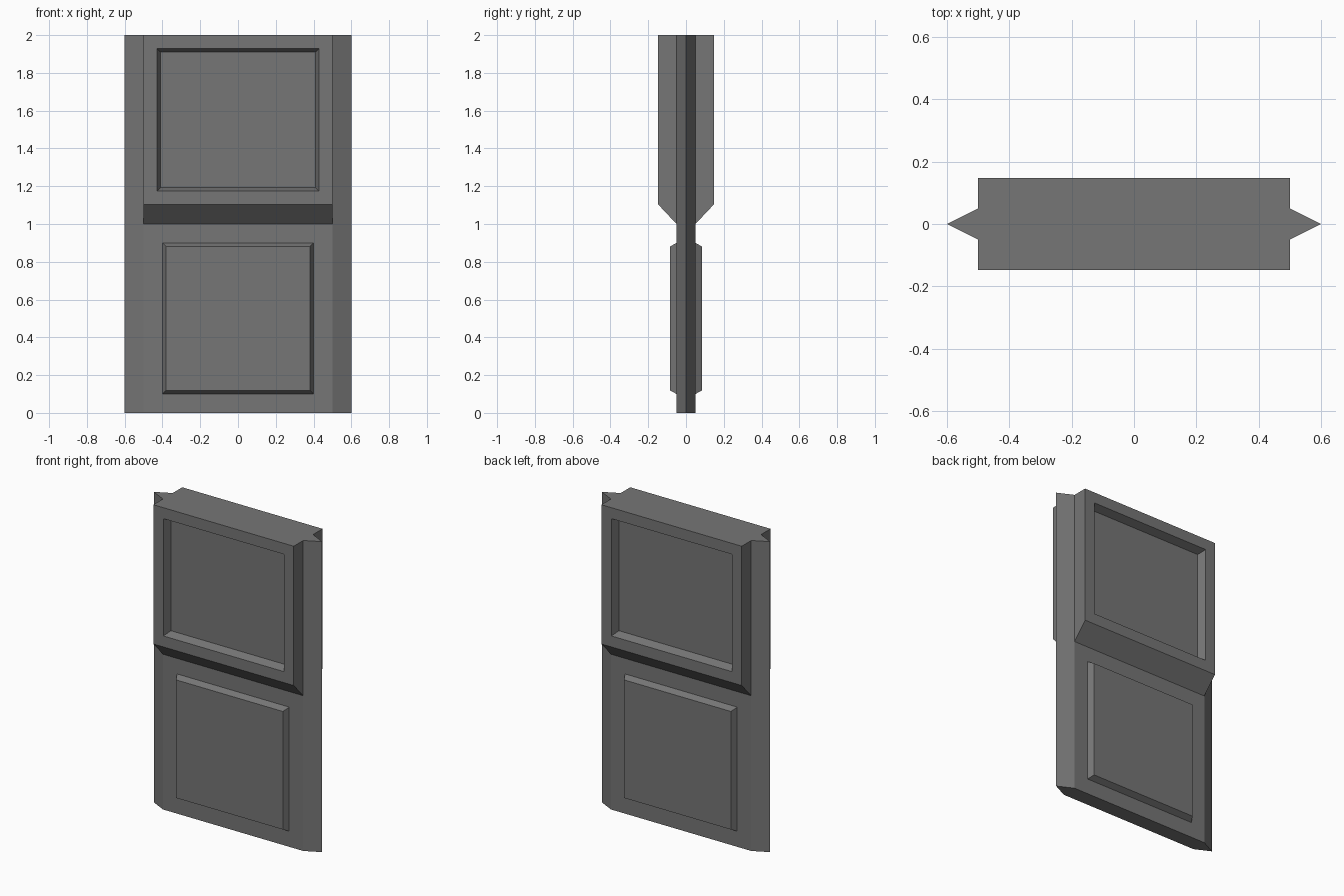
import bpy, bmesh
from mathutils import Vector

if "Cube" in bpy.data.objects:
    bpy.data.objects.remove(bpy.data.objects["Cube"])

grey = bpy.data.materials.new("dark_grey")
grey.diffuse_color = (0.18, 0.18, 0.18, 1)
grey.use_nodes = True
grey.node_tree.nodes["Principled BSDF"].inputs["Base Color"].default_value = grey.diffuse_color


def prism(bm, points, offset):
    """Extrude a closed outline along an offset."""
    face = bm.faces.new([bm.verts.new(p) for p in points])
    out = bmesh.ops.extrude_face_region(bm, geom=[face], use_keep_orig=True)
    moved = [v for v in out["geom"] if isinstance(v, bmesh.types.BMVert)]
    bmesh.ops.translate(bm, verts=moved, vec=Vector(offset))
    bmesh.ops.recalc_face_normals(bm, faces=bm.faces[:])


def finish(bm, name, mirror=False):
    mesh = bpy.data.meshes.new(name)
    bm.to_mesh(mesh)
    bm.free()
    mesh.materials.append(grey)
    obj = bpy.data.objects.new(name, mesh)
    bpy.context.collection.objects.link(obj)
    if mirror:
        mod = obj.modifiers.new("front_and_back", 'MIRROR')
        mod.use_axis = (False, True, False)
        mod.use_mirror_merge = False
    return obj


# Door core with pointed side edges
bm = bmesh.new()
prism(bm, [(-0.6, 0, 0), (-0.5, -0.05, 0), (0.5, -0.05, 0),
           (0.6, 0, 0), (0.5, 0.05, 0), (-0.5, 0.05, 0)], (0, 0, 2))
finish(bm, "door_core")

# Thick upper half with sloped underside and recessed panel, on both faces
bm = bmesh.new()
prism(bm, [(-0.5, -0.05, 1.0), (-0.5, -0.147, 1.103),
           (-0.5, -0.147, 2), (-0.5, -0.05, 2)], (1, 0, 0))
front = min(bm.faces, key=lambda f: f.calc_center_median().y)
bmesh.ops.inset_individual(bm, faces=[front], thickness=0.1)
bmesh.ops.inset_individual(bm, faces=[front], thickness=0.028, depth=-0.05)
back = max(bm.faces, key=lambda f: f.calc_center_median().y)
bmesh.ops.delete(bm, geom=[back], context='FACES_ONLY')
finish(bm, "upper_block", True)

# Raised lower panel with bevelled rim, on both faces
bm = bmesh.new()
panel = bm.faces.new([bm.verts.new(p) for p in (
    (-0.4, -0.05, 0.1), (0.4, -0.05, 0.1), (0.4, -0.05, 0.9), (-0.4, -0.05, 0.9))])
panel.normal_update()
bmesh.ops.inset_individual(bm, faces=[panel], thickness=0.028, depth=0.036)
finish(bm, "lower_panel", True)
